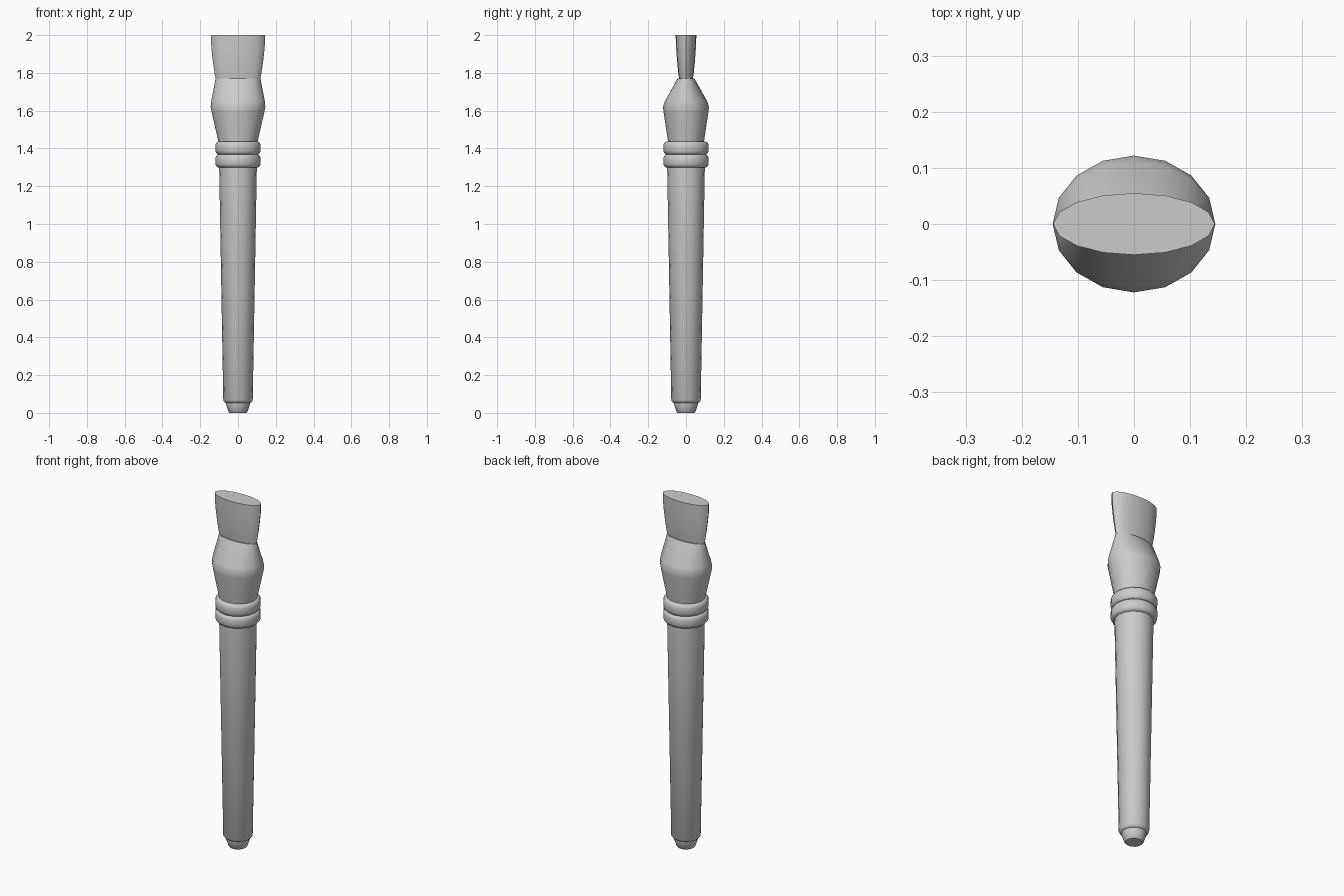
import bpy, bmesh, math

if "Cube" in bpy.data.objects:
    bpy.data.objects.remove(bpy.data.objects["Cube"])

SIDES = 16


def loft(name, rings, angle=40):
    """Skin stacked elliptical rings (z, x radius, y radius) and cap both ends."""
    bm = bmesh.new()
    loops = []
    for z, rx, ry in rings:
        loops.append([bm.verts.new((rx * math.cos(2 * math.pi * i / SIDES),
                                    ry * math.sin(2 * math.pi * i / SIDES), z))
                      for i in range(SIDES)])
    for a, b in zip(loops, loops[1:]):
        for i in range(SIDES):
            j = (i + 1) % SIDES
            bm.faces.new((a[i], a[j], b[j], b[i]))
    bm.faces.new(loops[0][::-1])
    bm.faces.new(loops[-1])
    mesh = bpy.data.meshes.new(name)
    bm.to_mesh(mesh)
    bm.free()
    obj = bpy.data.objects.new(name, mesh)
    bpy.context.collection.objects.link(obj)
    bpy.ops.object.select_all(action='DESELECT')
    obj.select_set(True)
    bpy.context.view_layer.objects.active = obj
    bpy.ops.object.shade_smooth_by_angle(angle=math.radians(angle))
    return obj


def lathe(name, profile, angle=40):
    return loft(name, [(z, r, r) for z, r in profile], angle)


# Small tapered plug under the handle
lathe("end_plug", [(0, .044), (.006, .05), (.045, .063), (.06, .064)])

# Long tapered handle with rounded lower edge
lathe("handle", [(.052, .062), (.056, .07), (.068, .078), (1.32, .1)], 60)

# Two rounded collar bands
for k, z in enumerate((1.30, 1.368)):
    lathe(f"collar_band_{k + 1}",
          [(z, .108), (z + .008, .116), (z + .02, .12), (z + .048, .12),
           (z + .06, .116), (z + .068, .108)], 60)

# Bulging ferrule that flattens toward the tip
loft("ferrule", [(1.42, .1, .093), (1.595, .14, .119), (1.62, .145, .122),
                 (1.65, .142, .112), (1.77, .119, .045)])

# Flat flared tip
loft("flat_tip", [(1.765, .117, .036), (1.80, .124, .041), (1.86, .133, .047),
                  (1.93, .141, .052), (2.0, .144, .055)])
